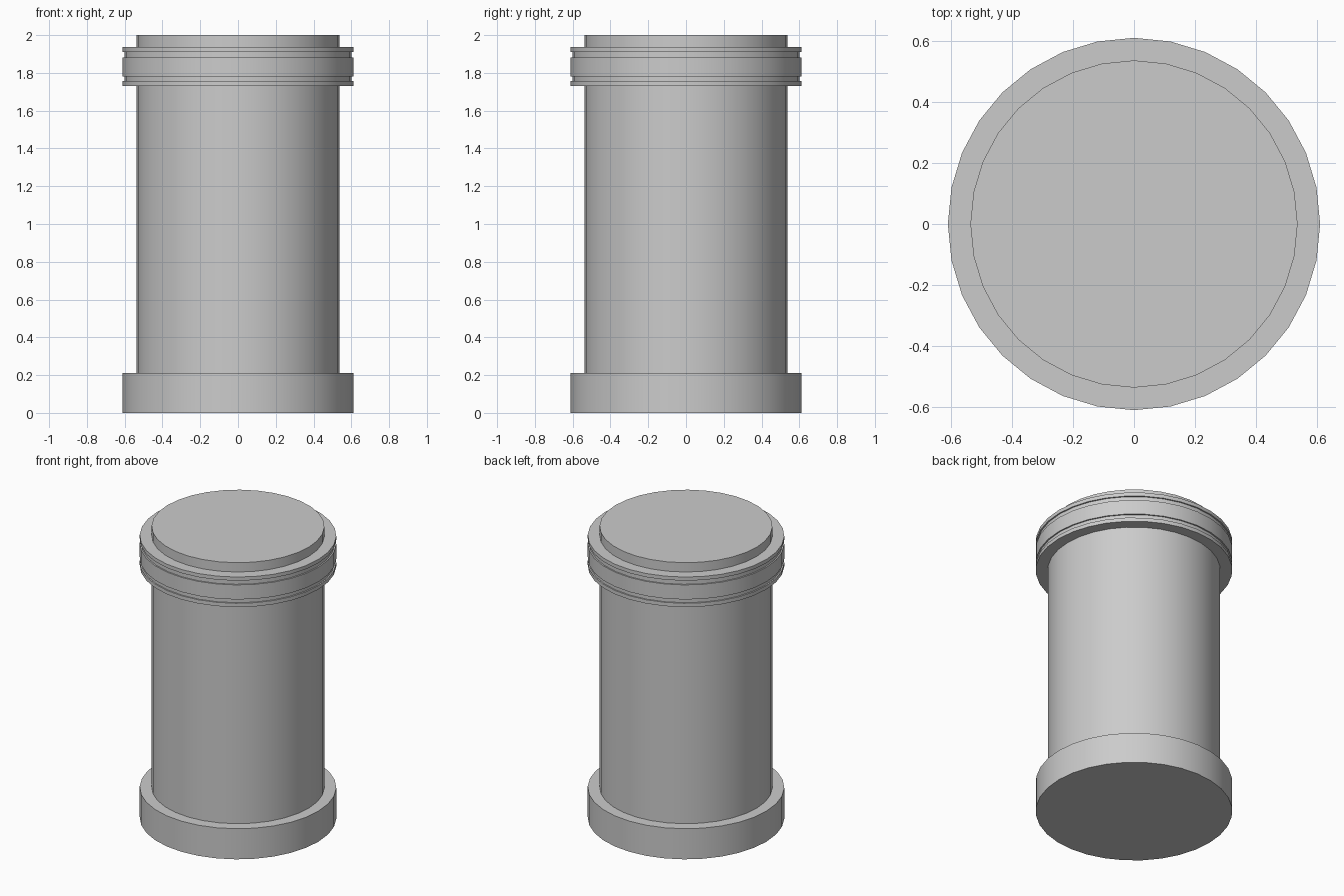
import bpy, bmesh
from math import cos, sin, radians, tau

if "Cube" in bpy.data.objects:
    bpy.data.objects.remove(bpy.data.objects["Cube"])

SIDES = 32
R_SHAFT, R_GROOVE, R_RIM = 0.537, 0.602, 0.611


def lathe(name, profile):
    """Revolve an (r, z) outline around z and cap both ends."""
    bm = bmesh.new()
    rings = [[bm.verts.new((r * cos(tau * i / SIDES), r * sin(tau * i / SIDES), z))
              for i in range(SIDES)] for r, z in profile]
    for low, high in zip(rings, rings[1:]):
        for i in range(SIDES):
            j = (i + 1) % SIDES
            bm.faces.new((low[i], low[j], high[j], high[i]))
    bm.faces.new(rings[0][::-1])
    bm.faces.new(rings[-1])
    mesh = bpy.data.meshes.new(name)
    bm.to_mesh(mesh)
    bm.free()
    obj = bpy.data.objects.new(name, mesh)
    bpy.context.collection.objects.link(obj)
    bpy.context.view_layer.objects.active = obj
    obj.select_set(True)
    bpy.ops.object.shade_smooth_by_angle(angle=radians(30))
    obj.select_set(False)
    return obj


# Each band is (radius, bottom, top); together they form one closed skin
bands = [
    (R_RIM, 0.00, 0.21),      # foot
    (R_SHAFT, 0.21, 1.73),    # shaft
    (R_RIM, 1.73, 1.756),     # lower collar lip
    (R_GROOVE, 1.756, 1.782), # lower groove
    (R_RIM, 1.782, 1.882),    # main collar band
    (R_GROOVE, 1.882, 1.911), # upper groove
    (R_RIM, 1.911, 1.936),    # upper collar lip
    (R_SHAFT, 1.936, 2.00),   # top disc
]
lathe("canister", [(r, z) for r, lo, hi in bands for z in (lo, hi)])
